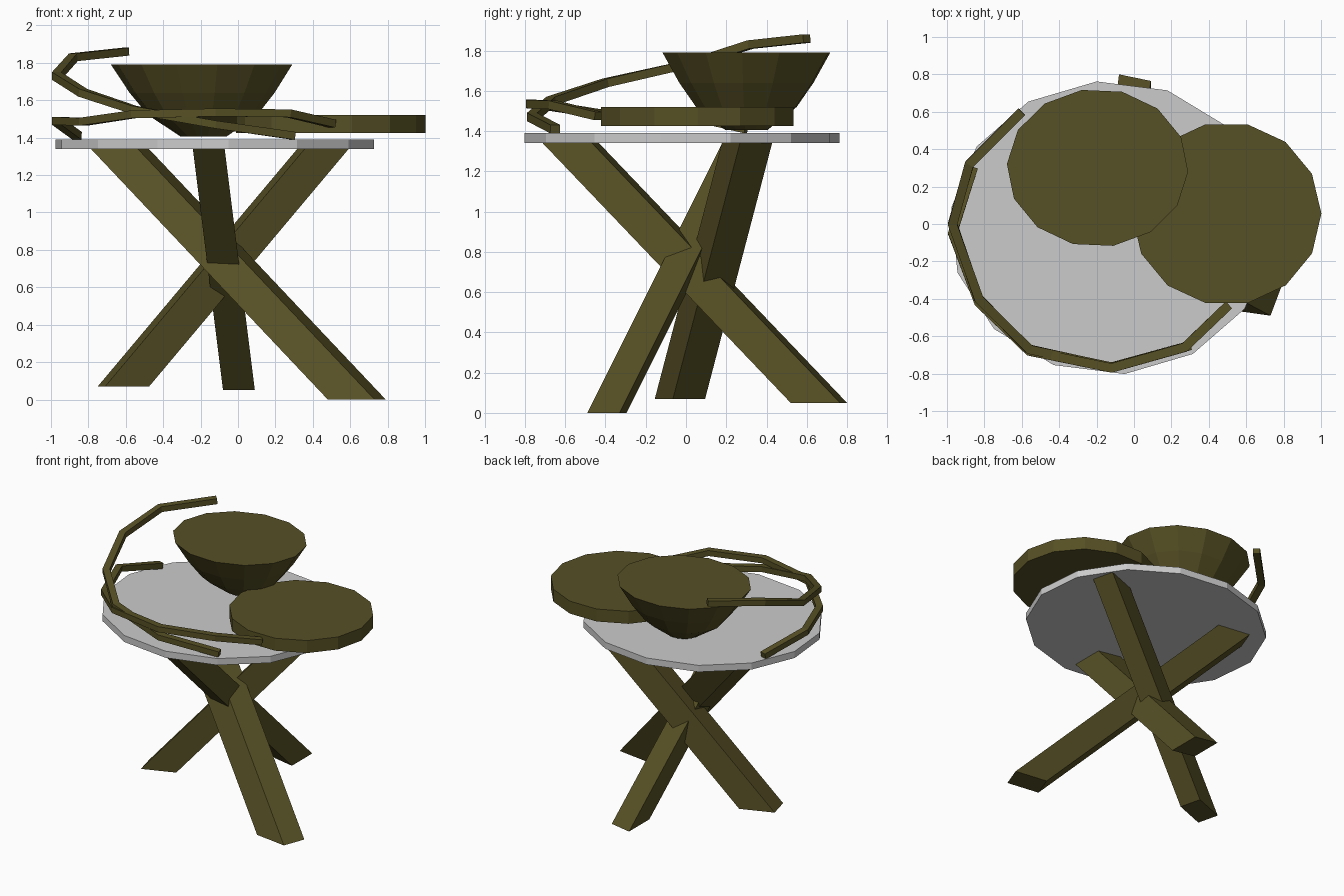
import bpy, bmesh, math
from mathutils import Vector

if "Cube" in bpy.data.objects:
    bpy.data.objects.remove(bpy.data.objects["Cube"])

olive = bpy.data.materials.new("dark_olive")
olive.diffuse_color = (0.094, 0.08, 0.018, 1)
olive.use_nodes = True
olive.node_tree.nodes["Principled BSDF"].inputs["Base Color"].default_value = olive.diffuse_color


def loft(name, rings, mat=None):
    """Skin a list of equal-length vertex rings into a closed solid."""
    bm = bmesh.new()
    rows = [[bm.verts.new(p) for p in ring] for ring in rings]
    n = len(rows[0])
    for a, b in zip(rows, rows[1:]):
        for i in range(n):
            j = (i + 1) % n
            bm.faces.new((a[i], a[j], b[j], b[i]))
    bm.faces.new(rows[0][::-1])
    bm.faces.new(rows[-1])
    bmesh.ops.recalc_face_normals(bm, faces=bm.faces)
    mesh = bpy.data.meshes.new(name)
    bm.to_mesh(mesh)
    bm.free()
    ob = bpy.data.objects.new(name, mesh)
    bpy.context.collection.objects.link(ob)
    if mat:
        mesh.materials.append(mat)
    return ob


def ellipse(c, rx, ry, z, phase, n=14):
    """14-sided oval ring."""
    angles = [math.radians(phase + 360 * i / n) for i in range(n)]
    return [(c[0] + rx * math.cos(t), c[1] + ry * math.sin(t), z) for t in angles]


def leg(name, foot, z0, slope, z1=1.345):
    """Slanted beam with a level cut at both ends."""
    h = z1 - z0
    loft(name, [[(x, y, z0) for x, y in foot],
                [(x + slope[0] * h, y + slope[1] * h, z1) for x, y in foot]], olive)


def strap(name, pts, w=0.05, h=0.042):
    """Square-section bar swept along a path with mitred joints."""
    pts = [Vector(p) for p in pts]
    rings = []
    for i, p in enumerate(pts):
        d0 = (p - pts[max(i - 1, 0)]).normalized()
        d1 = (pts[min(i + 1, len(pts) - 1)] - p).normalized()
        t = (d0 + d1).normalized()
        side = t.cross(Vector((0, 0, 1))).normalized()
        up = side.cross(t)
        rings.append([p + side * w / 2 * a + up * h / 2 * b
                      for a, b in ((-1, -1), (1, -1), (1, 1), (-1, 1))])
    loft(name, rings, olive)


# Oval table top
top = (-0.125, -0.02)
loft("table_top", [ellipse(top, 0.86, 0.785, z, 95) for z in (1.34, 1.39)])

# Three crossing legs
leg("front_right_leg", [(0.48, -0.455), (0.73, -0.49), (0.79, -0.33), (0.54, -0.295)],
    0.0, (-0.945, 0.5))
leg("left_leg", [(-0.75, 0.005), (-0.71, -0.155), (-0.475, -0.065), (-0.515, 0.095)],
    0.07, (0.84, 0.262))
leg("back_leg", [(-0.08, 0.80), (0.09, 0.765), (0.09, 0.52), (-0.08, 0.555)],
    0.05, (-0.125, -0.955))

# Filled bowl
bowl = [(0.25, 1.405), (0.60, 1.52), (0.80, 1.64), (1.0, 1.79)]
loft("bowl", [ellipse((-0.18 - 0.015 * r, 0.30), 0.485 * r, 0.423 * r, z, 100)
              for r, z in bowl], olive)

# Thick round plate overhanging the right side
loft("plate", [ellipse((0.495, 0.055), 0.507, 0.49, z, 103) for z in (1.425, 1.52)], olive)

# Two curved straps around the left and front rim
strap("upper_strap", [(-0.60, 0.60, 1.86), (-0.88, 0.32, 1.83), (-0.97, 0.0, 1.73),
                      (-0.83, -0.40, 1.64), (-0.56, -0.67, 1.55), (-0.12, -0.765, 1.47),
                      (0.30, -0.65, 1.41)])
strap("lower_strap", [(-0.86, 0.30, 1.41), (-0.97, -0.05, 1.49), (-0.83, -0.42, 1.485),
                      (-0.56, -0.68, 1.525), (-0.12, -0.77, 1.535), (0.27, -0.66, 1.53),
                      (0.505, -0.435, 1.475)])
